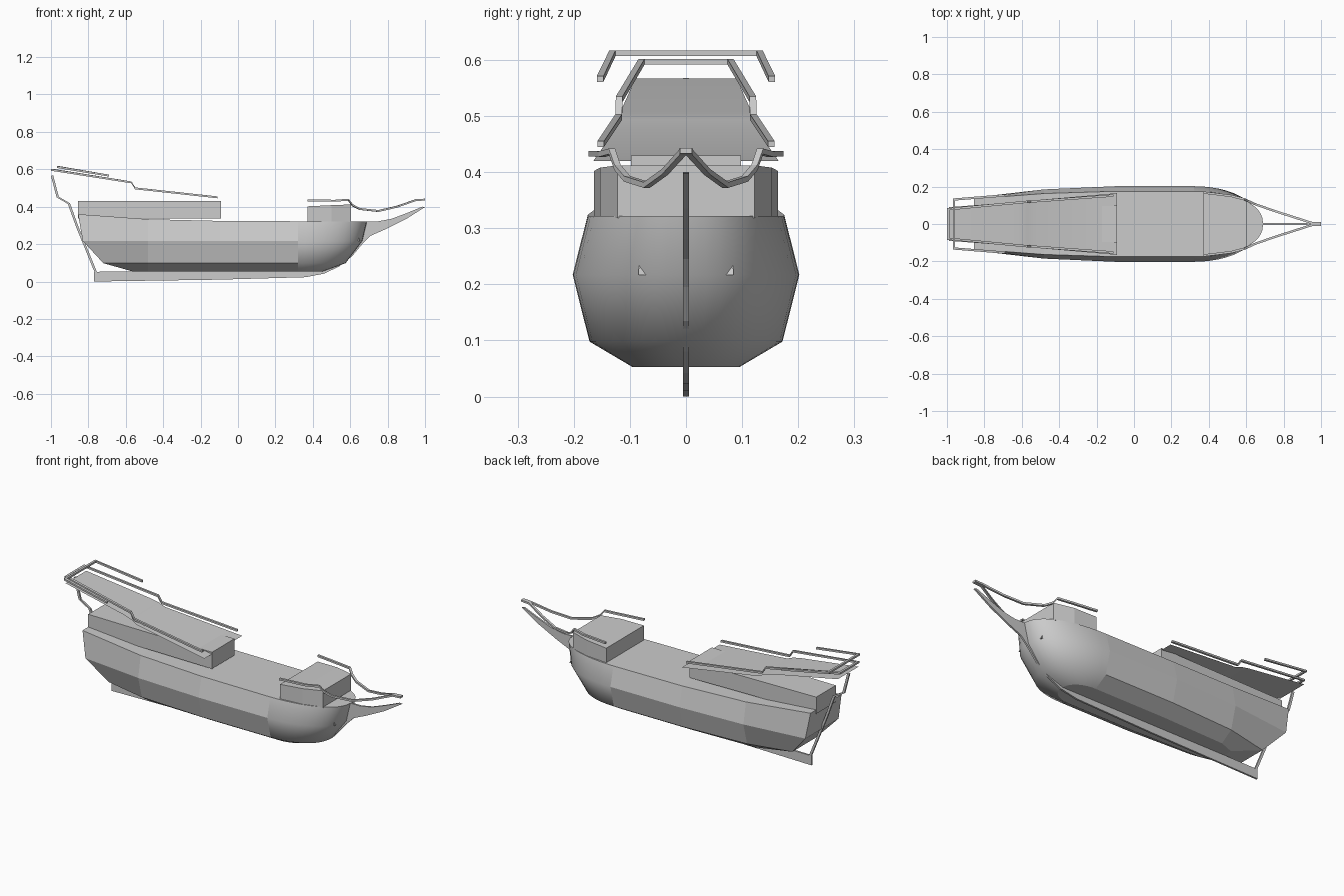
import bpy, bmesh, math
from mathutils import Vector

if "Cube" in bpy.data.objects:
    bpy.data.objects.remove(bpy.data.objects["Cube"])


def finish(name, bm, mirror=False):
    bmesh.ops.remove_doubles(bm, verts=bm.verts, dist=1e-5)
    bmesh.ops.recalc_face_normals(bm, faces=bm.faces)
    me = bpy.data.meshes.new(name)
    bm.to_mesh(me)
    bm.free()
    ob = bpy.data.objects.new(name, me)
    bpy.context.collection.objects.link(ob)
    if mirror:
        m = ob.modifiers.new("mirror", 'MIRROR')
        m.use_axis = (False, True, False)
        m.use_clip = True
    return ob


def plate(name, pts, half=0.005):
    """Side profile (x, z) extruded across the centreline."""
    bm = bmesh.new()
    f = bm.faces.new([bm.verts.new((x, -half, z)) for x, z in pts])
    ext = bmesh.ops.extrude_face_region(bm, geom=[f])
    for v in ext['geom']:
        if isinstance(v, bmesh.types.BMVert):
            v.co.y = half
    return finish(name, bm)


def rail(name, path, w=0.006, h=0.005):
    """Square bar along half a path, mirrored to the other side."""
    bm = bmesh.new()
    p = [Vector(q) for q in path]
    flat = [(b - a).to_2d().normalized() for a, b in zip(p, p[1:])]
    rings = []
    for i, q in enumerate(p):
        a, b = flat[max(i - 1, 0)], flat[min(i, len(flat) - 1)]
        t = (a + b).normalized()
        s = Vector((t.y, -t.x, 0)) * w / max(t.dot(a), 0.5)
        u = Vector((0, 0, h))
        rings.append([bm.verts.new(q + c) for c in (s + u, u - s, -s - u, s - u)])
    for r, n in zip(rings, rings[1:]):
        for k in range(4):
            j = (k + 1) % 4
            bm.faces.new((r[k], r[j], n[j], n[k]))
    if path[0][1] > 0:
        bm.faces.new(rings[0])
    bm.faces.new(rings[-1])
    return finish(name, bm, True)


def loft(name, stations):
    """Closed block from stations (x, half width, bottom, top)."""
    bm = bmesh.new()
    rings = [[bm.verts.new((x, y, z)) for y, z in ((-w, b), (w, b), (w, t), (-w, t))]
             for x, w, b, t in stations]
    for r, n in zip(rings, rings[1:]):
        for k in range(4):
            j = (k + 1) % 4
            bm.faces.new((r[k], r[j], n[j], n[k]))
    bm.faces.new(rings[0])
    bm.faces.new(rings[-1])
    return finish(name, bm)


# Hull: four level lines (stern x, bow x, half widths, heights at the stations)
levels = [
    (-0.855, 0.69, (0.135, 0.163, 0.175, 0.175), (0.36, 0.333, 0.324, 0.322)),
    (-0.83, 0.665, (0.145, 0.185, 0.202, 0.202), (0.217,) * 4),
    (-0.72, 0.575, (0.10, 0.153, 0.172, 0.172), (0.098,) * 4),
    (-0.56, 0.45, (0.055, 0.085, 0.096, 0.096), (0.053,) * 4),
]
BOW = 12
bm = bmesh.new()
rows = []
for sx, bx, ws, zs in levels:
    pts = list(zip((sx, -0.48, -0.10, 0.32), ws, zs))
    for i in range(1, BOW + 1):
        t = math.pi / 2 * i / BOW
        y = 0 if i == BOW else ws[-1] * math.cos(t) ** 0.85
        pts.append((0.32 + (bx - 0.32) * math.sin(t), y, zs[-1]))
    rows.append([[bm.verts.new((x, s * y, z)) for x, y, z in pts] for s in (1, -1)])
for a, b in zip(rows, rows[1:]):
    for s in (0, 1):
        for i in range(len(a[s]) - 1):
            f = bm.faces.new((a[s][i], a[s][i + 1], b[s][i + 1], b[s][i]))
            f.smooth = i >= 3
    bm.faces.new((a[0][0], a[1][0], b[1][0], b[0][0]))
for r in (rows[0], rows[-1]):
    for i in range(len(r[0]) - 1):
        bm.faces.new((r[0][i], r[0][i + 1], r[1][i + 1], r[1][i]))
hull_edges = [bm.edges.get((r[s][i], r[s][i + 1])) for r in (rows[0], rows[-1])
              for s in (0, 1) for i in range(len(r[s]) - 1)]
for e in hull_edges:
    e.smooth = False
finish("hull", bm)

# Keel with the stem and beak in one profile
plate("keel_and_stem", [
    (-0.77, 0), (-0.1, 0.01), (0.36, 0.023), (0.46, 0.042), (0.54, 0.08), (0.61, 0.135),
    (0.66, 0.195), (0.71, 0.245), (0.79, 0.28), (0.90, 0.335), (1.0, 0.398),
    (0.985, 0.40), (0.90, 0.365), (0.82, 0.335), (0.75, 0.322), (0.66, 0.322),
    (0.63, 0.2), (0.55, 0.12), (0.44, 0.06), (-0.77, 0.052)])

# Stern post bending up to the poop
post = [(-0.765, 0.045), (-0.865, 0.29), (-0.91, 0.415), (-0.97, 0.45), (-1.0, 0.565)]
plate("stern_post", post + [(x + 0.012, z + 0.003) for x, z in reversed(post)])

# Cabin and forecastle
loft("stern_cabin", [(-0.855, 0.085, 0.338, 0.43), (-0.09, 0.098, 0.338, 0.43)])
loft("forecastle", [(0.372, 0.164, 0.318, 0.402), (0.50, 0.153, 0.318, 0.408),
                    (0.605, 0.122, 0.318, 0.412)])

# Thin sloping poop deck
bm = bmesh.new()
deck = [(-0.99, 0.09, 0.567), (-0.62, 0.118, 0.505), (-0.57, 0.122, 0.493),
        (-0.53, 0.127, 0.475), (-0.09, 0.165, 0.42)]
rows = [[bm.verts.new((x, s * w, z)) for s in (1, -1)] for x, w, z in deck]
for a, b in zip(rows, rows[1:]):
    bm.faces.new((a[0], a[1], b[1], b[0])).smooth = True
finish("poop_deck", bm)

# Railings
rail("poop_rail", [(-0.993, 0, 0.597), (-0.993, 0.079, 0.597), (-0.57, 0.119, 0.53),
                   (-0.55, 0.120, 0.498), (-0.11, 0.152, 0.450)])
rail("upper_stern_rail", [(-0.962, 0, 0.612), (-0.962, 0.131, 0.612), (-0.69, 0.153, 0.566)])
rail("bow_rail", [(0.372, 0.168, 0.433), (0.52, 0.15, 0.432), (0.59, 0.132, 0.437),
                  (0.612, 0.122, 0.408), (0.65, 0.105, 0.388), (0.75, 0.07, 0.377),
                  (0.85, 0.038, 0.400), (0.95, 0.006, 0.435), (1.0, 0.005, 0.438)])

# Small anchor fairings on the bow
bm = bmesh.new()
tip = [bm.verts.new(c) for c in ((0.61, 0.085, 0.217), (0.645, 0.055, 0.217),
                                 (0.635, 0.082, 0.255), (0.652, 0.085, 0.217))]
for k in ((0, 1, 2), (0, 2, 3), (1, 3, 2), (0, 3, 1)):
    bm.faces.new([tip[i] for i in k])
finish("anchor_fairing", bm, True)
